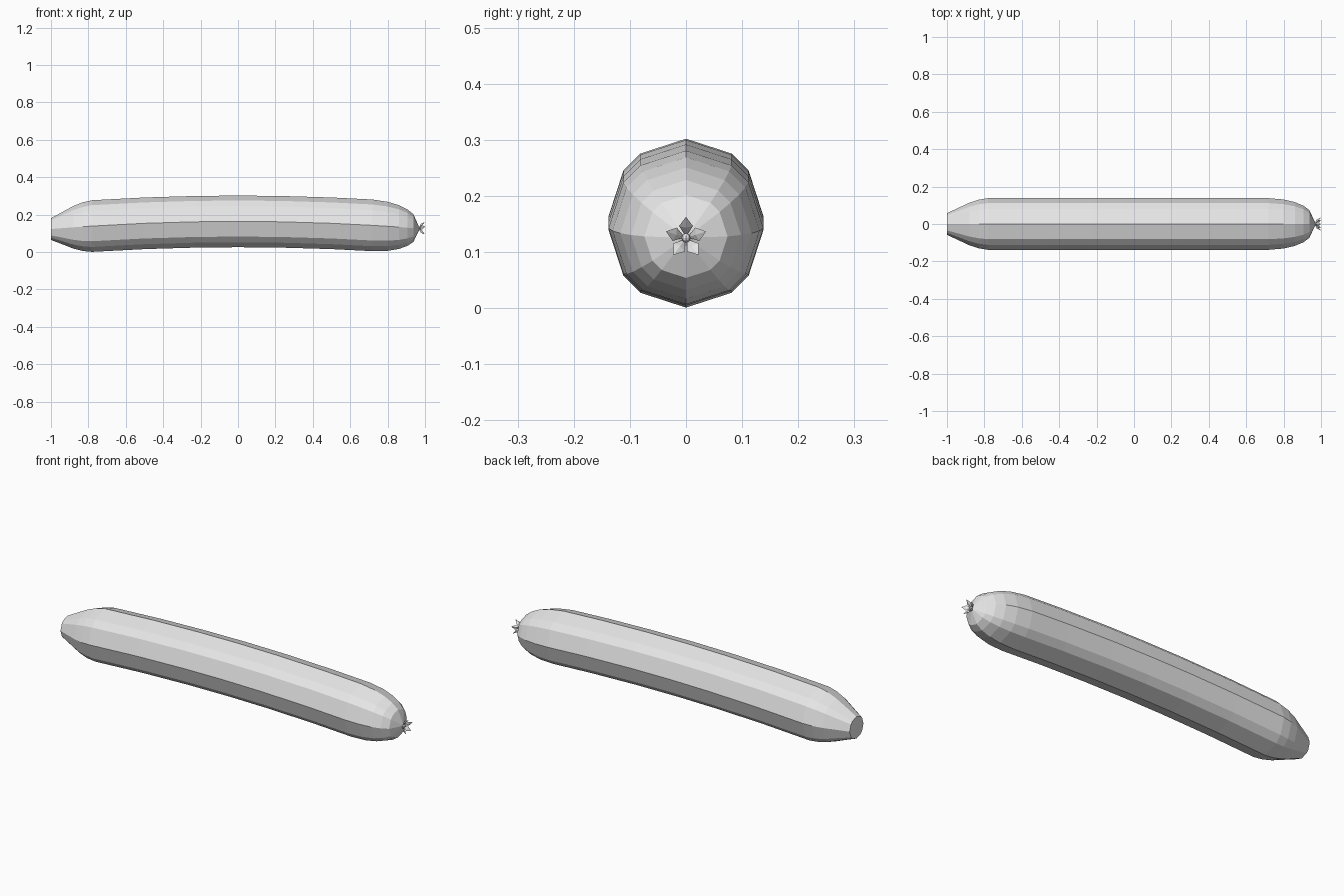
import bpy, bmesh, math
from mathutils import Vector

if "Cube" in bpy.data.objects:
    bpy.data.objects.remove(bpy.data.objects["Cube"])

grey = bpy.data.materials.new("plain grey")
grey.diffuse_color = (0.8, 0.8, 0.8, 1)
grey.use_nodes = True
grey.node_tree.nodes["Principled BSDF"].inputs["Base Color"].default_value = grey.diffuse_color


def axis_z(x):
    """Height of the gently arched centre line."""
    return 0.164 - 0.041 * x * x


def finish(bm, name):
    bmesh.ops.recalc_face_normals(bm, faces=bm.faces)
    mesh = bpy.data.meshes.new(name)
    bm.to_mesh(mesh)
    bm.free()
    mesh.materials.append(grey)
    obj = bpy.data.objects.new(name, mesh)
    bpy.context.collection.objects.link(obj)
    return obj


# Arched body: twelve-sided rings (x, radius), cut flat on the left, pointed on the right
rings = [(-1.0, 0.058), (-0.94, 0.086), (-0.88, 0.114), (-0.83, 0.130), (-0.78, 0.138),
         (-0.5, 0.138), (-0.23, 0.138), (0, 0.138), (0.23, 0.138), (0.5, 0.138),
         (0.72, 0.138), (0.80, 0.131), (0.86, 0.117), (0.905, 0.098), (0.938, 0.074)]
angles = [math.radians(q + a) for q in (0, 90, 180, 270) for a in (0, 36, 54)]

bm = bmesh.new()
loops = [[bm.verts.new((x, r * math.sin(a), axis_z(x) + r * math.cos(a))) for a in angles]
         for x, r in rings]
n = len(angles)
for lo, hi in zip(loops, loops[1:]):
    for i in range(n):
        j = (i + 1) % n
        bm.faces.new((lo[i], lo[j], hi[j], hi[i]))
bm.faces.new(loops[0])
tip = bm.verts.new((0.972, 0, axis_z(0.972)))
for i in range(n):
    bm.faces.new((loops[-1][i], loops[-1][(i + 1) % n], tip))
finish(bm, "body")

# Five pointed petals flaring out from the right tip
centre_z = axis_z(0.972)
for k in range(5):
    a = math.radians(72 * k)
    out = Vector((0, math.sin(a), math.cos(a)))
    side = Vector((0, math.cos(a), -math.sin(a)))

    def point(x, r, s):
        return Vector((x, 0, centre_z)) + out * r + side * s

    bm = bmesh.new()
    base, end, left, right, front, back = [bm.verts.new(point(*p)) for p in (
        (0.966, 0.003, 0), (1.0, 0.0375, 0), (0.984, 0.021, -0.0125),
        (0.984, 0.021, 0.0125), (0.985, 0.018, 0), (0.977, 0.025, 0))]
    for ridge in (front, back):
        for edge in (left, right):
            bm.faces.new((base, edge, ridge))
            bm.faces.new((end, edge, ridge))
    finish(bm, f"petal_{k + 1}")

# Small bud in the middle of the petals
bm = bmesh.new()
bmesh.ops.create_uvsphere(bm, u_segments=8, v_segments=6, radius=0.008)
bud = finish(bm, "bud")
bud.location = (0.974, 0, centre_z)
